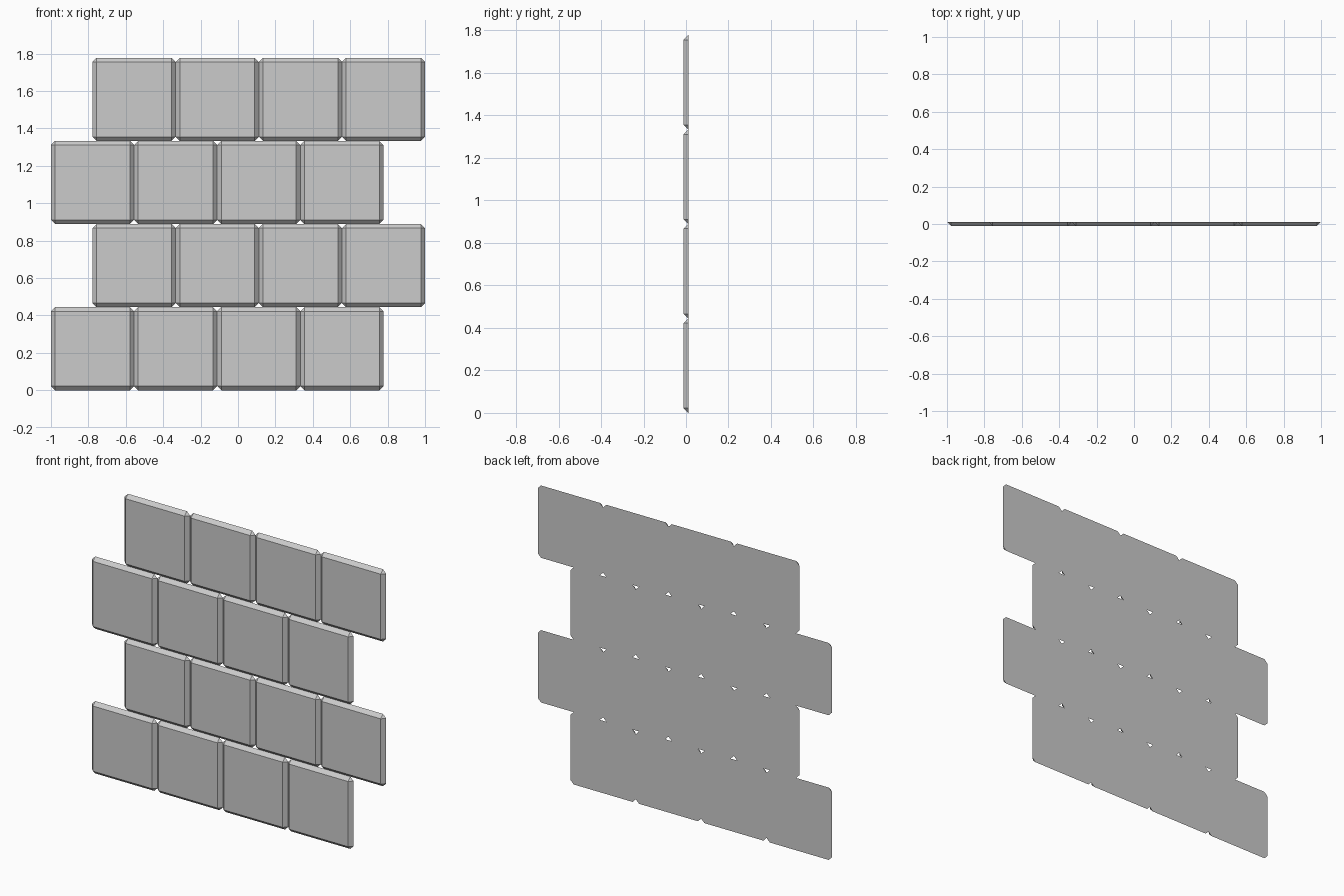
import bpy, bmesh

if "Cube" in bpy.data.objects:
    bpy.data.objects.remove(bpy.data.objects["Cube"])

S = 4 / 9      # tile size (square), half-tile offset on alternate rows
B = 0.022      # bevel width = tile thickness
h = S / 2

# One tile: square front face, 45-degree bevels, corner-clipped flat back
bm = bmesh.new()
i = h - B
front_pts = [(-i, -i), (i, -i), (i, i), (-i, i)]
back_pts = [(-i, -h), (i, -h), (h, -i), (h, i), (i, h), (-i, h), (-h, i), (-h, -i)]
for pts, y in ((front_pts, -B / 2), (back_pts, B / 2)):
    for x, z in pts:
        bm.verts.new((x, y, z))
bmesh.ops.convex_hull(bm, input=bm.verts[:])
bmesh.ops.dissolve_limit(bm, angle_limit=0.02, verts=bm.verts[:], edges=bm.edges[:])
bmesh.ops.recalc_face_normals(bm, faces=bm.faces[:])
mesh = bpy.data.meshes.new("tile")
bm.to_mesh(mesh)
bm.free()

# Four staggered rows of four tiles sharing the same mesh
for row in range(4):
    for col in range(4):
        tile = bpy.data.objects.new(f"tile_row{row + 1}_col{col + 1}", mesh)
        tile.location = (-1 + h + col * S + (row % 2) * h, 0, h + row * S)
        bpy.context.collection.objects.link(tile)
